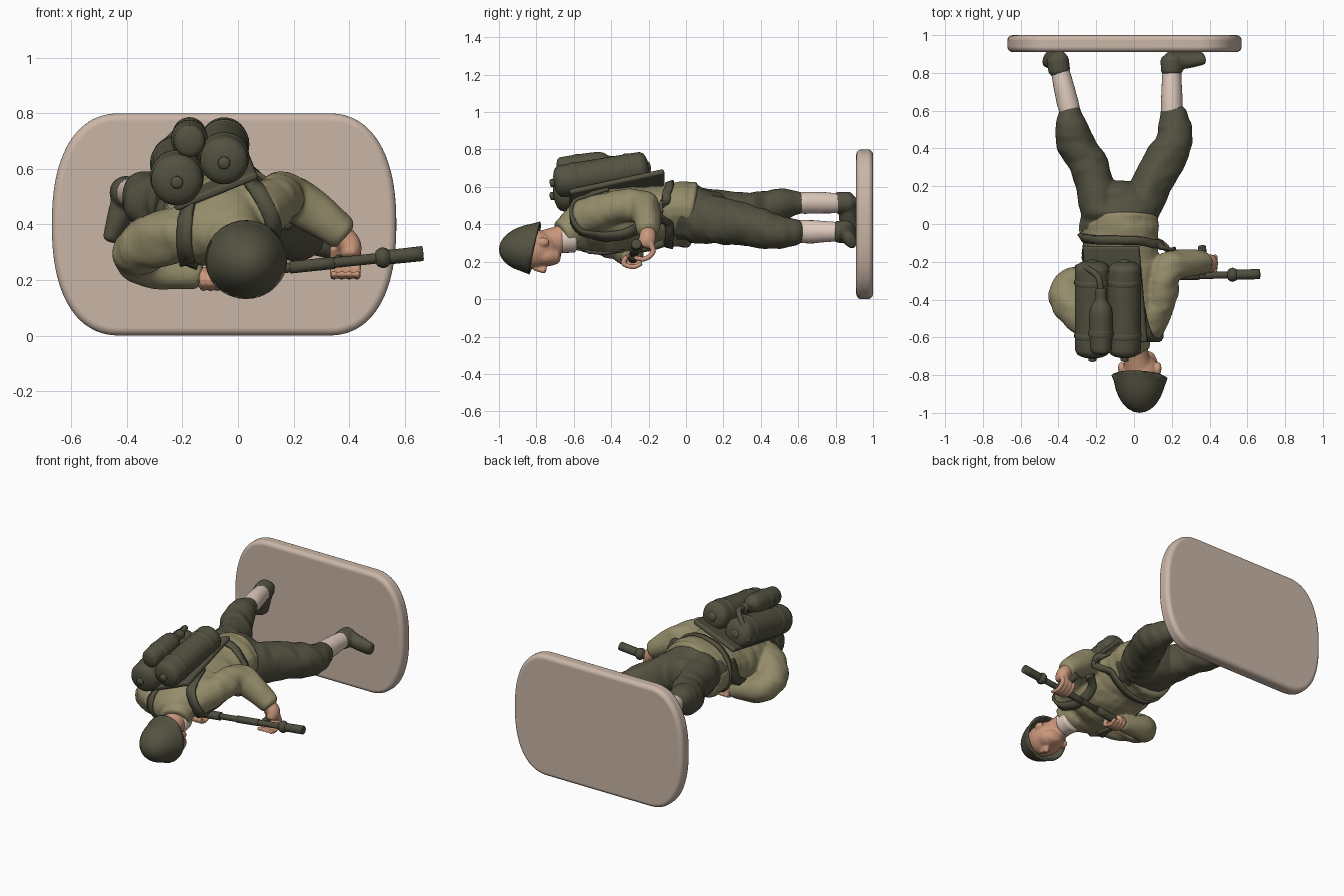
import bpy, bmesh, math
from mathutils import Vector, Matrix, noise
from mathutils.bvhtree import BVHTree

if "Cube" in bpy.data.objects:
    bpy.data.objects.remove(bpy.data.objects["Cube"])


def material(name, srgb):
    m = bpy.data.materials.new(name)
    m.diffuse_color = [((c / 255 + .055) / 1.055) ** 2.4 for c in srgb] + [1]
    m.use_nodes = True
    m.node_tree.nodes["Principled BSDF"].inputs["Base Color"].default_value = m.diffuse_color
    return m


OLIVE = material("dark olive", (84, 82, 65))
KHAKI = material("khaki", (148, 140, 106))
SKIN = material("skin", (203, 152, 124))
PALE = material("pale cloth", (226, 205, 192))
STONE = material("stone beige", (202, 182, 167))
METAL = material("dark metal", (78, 77, 62))


def spline(P, k):
    """Catmull-Rom through points of any dimension."""
    out = []
    for i in range(len(P) - 1):
        a, b, c, d = P[max(i - 1, 0)], P[i], P[i + 1], P[min(i + 2, len(P) - 1)]
        for s in range(k):
            t = s / k
            out.append([.5 * (2 * q + (r - p) * t + (2 * p - 5 * q + 4 * r - w) * t * t
                              + (3 * q - p - 3 * r + w) * t ** 3) for p, q, r, w in zip(a, b, c, d)])
    return out + [list(P[-1])]


def loft(bm, P, ref=(1, 0, 0), seg=24, k=6, wr=0, cap=.5):
    """Elliptical tube through (x, y, z, half width, half depth) with rounded ends."""
    R = spline(P, k)
    C = [Vector(r[:3]) for r in R]
    T = [(C[min(i + 1, len(C) - 1)] - C[max(i - 1, 0)]).normalized() for i in range(len(C))]
    rows = [(C[i], T[i], max(R[i][3], .002), max(R[i][4], .002)) for i in range(len(C))]

    def ends(i, sign):
        c, t, a, b = rows[i]
        return [(c + t * sign * math.sin(g) * cap * min(a, b), t, a * math.cos(g), b * math.cos(g))
                for g in map(math.radians, (25, 45, 65, 82))]
    rows = ends(0, -1)[::-1] + rows + ends(-1, 1)
    rings = []
    for c, t, a, b in rows:
        u = (Vector(ref) - t * t.dot(Vector(ref))).normalized()
        v = t.cross(u)
        ring = []
        for j in range(seg):
            g = math.tau * j / seg
            o = u * math.cos(g) * a + v * math.sin(g) * b
            p = c + o
            f = 1 + wr * noise.noise(Vector((p.x * 9, p.y * 20, p.z * 9)))
            ring.append(bm.verts.new(c + o * f))
        rings.append(ring)
    for r, s in zip(rings, rings[1:]):
        for j in range(seg):
            bm.faces.new((r[j], r[(j + 1) % seg], s[(j + 1) % seg], s[j]))
    bm.faces.new(rings[0][::-1])
    bm.faces.new(rings[-1])


def ball(bm, c, size, rot=Matrix()):
    m = Matrix.Translation(c) @ rot @ Matrix.Diagonal((*size, 1))
    bmesh.ops.create_uvsphere(bm, u_segments=28, v_segments=18, radius=1, matrix=m)


def finish(bm, name, mat, voxel=0, smooth=True):
    bmesh.ops.recalc_face_normals(bm, faces=bm.faces[:])
    me = bpy.data.meshes.new(name)
    bm.to_mesh(me)
    bm.free()
    me.materials.append(mat)
    for p in me.polygons:
        p.use_smooth = smooth
    ob = bpy.data.objects.new(name, me)
    bpy.context.collection.objects.link(ob)
    if voxel:
        m = ob.modifiers.new("merge", 'REMESH')
        m.mode, m.voxel_size, m.use_smooth_shade = 'VOXEL', voxel, True
        m = ob.modifiers.new("soften", 'SMOOTH')
        m.factor, m.iterations = .5, 4
    return ob


def tubes(name, mat, paths, voxel=0, **kw):
    bm = bmesh.new()
    for P in paths:
        loft(bm, P, **kw)
    return finish(bm, name, mat, voxel)


# Base slab, standing upright behind the feet
bm = bmesh.new()
ring = []
for i in range(96):
    c, s = math.cos(math.tau * (i + .5) / 96), math.sin(math.tau * (i + .5) / 96)
    x = math.copysign(.37 + .25 * abs(c) ** .85, c)
    ring.append(bm.verts.new((x - .05, .91, .4 + math.copysign(.4 * abs(s) ** .85, s))))
f = bm.faces.new(ring)
ext = bmesh.ops.extrude_face_region(bm, geom=[f])['geom']
bmesh.ops.translate(bm, vec=(0, .09, 0), verts=[v for v in ext if isinstance(v, bmesh.types.BMVert)])
base = finish(bm, "base", STONE)
bev = base.modifiers.new("round edge", 'BEVEL')
bev.width, bev.segments, bev.harden_normals = .028, 5, True

# Trousers: hips and two baggy legs merged
tubes("trousers", OLIVE, [
    [(-.08, -.04, .45, .195, .15), (-.08, .08, .45, .2, .15), (-.08, .17, .44, .15, .12)],
    [(-.17, .06, .47, .11, .13), (-.235, .3, .465, .1, .105), (-.315, .43, .48, .1, .1),
     (-.335, .53, .51, .082, .085), (-.335, .61, .515, .055, .058)],
    [(.02, .06, .43, .11, .13), (.14, .3, .40, .107, .115), (.213, .44, .365, .096, .1),
     (.215, .53, .355, .085, .085), (.2, .6, .36, .066, .066)]], voxel=.01, wr=.13)

# Gaiters and boots
tubes("gaiters", PALE, [
    [(-.335, .58, .515, .055, .055), (-.36, .68, .515, .056, .058), (-.4, .85, .515, .046, .05)],
    [(.2, .57, .36, .058, .062), (.2, .68, .36, .055, .06), (.2, .85, .36, .048, .05)]], wr=.05)
tubes("boots", OLIVE, [
    [(-.395, .81, .515, .058, .058), (-.405, .87, .515, .06, .06)],
    [(-.395, .87, .535, .05, .042), (-.42, .865, .45, .05, .045), (-.45, .878, .35, .052, .032)],
    [(.2, .81, .36, .058, .06), (.2, .87, .36, .06, .06)],
    [(.185, .87, .365, .042, .052), (.27, .866, .34, .043, .05), (.36, .878, .315, .032, .05)]],
    voxel=.008, ref=(.5, .8, .2))

# Shirt: twisted torso, both sleeves and the collar merged
tilt = (.93, 0, .37)
bm = bmesh.new()
loft(bm, [(-.08, .035, .45, .215, .165), (-.08, -.02, .455, .212, .165), (-.07, -.12, .45, .2, .15),
          (-.07, -.3, .43, .21, .16), (-.07, -.45, .415, .215, .155), (-.06, -.55, .40, .19, .125),
          (-.02, -.63, .37, .115, .09)], ref=tilt, wr=.08, cap=.15)
loft(bm, [(-.2, -.53, .37, .1, .1), (-.3, -.46, .34, .1, .1), (-.365, -.36, .29, .085, .09),
          (-.31, -.3, .25, .08, .075), (-.15, -.29, .215, .05, .05)], ref=(0, 0, 1), wr=.14)
loft(bm, [(.06, -.54, .44, .1, .1), (.13, -.42, .48, .09, .09), (.17, -.25, .5, .085, .09),
          (.25, -.215, .46, .08, .08), (.37, -.205, .37, .062, .062)], ref=(0, 1, 0), wr=.14)
loft(bm, [(-.02, -.6, .37, .11, .1), (.0, -.66, .34, .092, .085)], ref=tilt, cap=.1)
shirt = finish(bm, "shirt", KHAKI, .009)

# Undershirt, neck, head with nose, chin and ears
tubes("undershirt", PALE, [[(.0, -.6, .32, .075, .07), (.01, -.665, .315, .074, .07)]], cap=.2)
bm = bmesh.new()
loft(bm, [(-.01, -.6, .35, .07, .07), (.01, -.7, .31, .07, .075), (.03, -.8, .28, .08, .08)])
ball(bm, (.035, -.81, .265), (.104, .13, .105))
loft(bm, [(.045, -.8, .235, .08, .06), (.055, -.73, .23, .074, .055), (.06, -.69, .225, .05, .04)])
loft(bm, [(.065, -.81, .165, .014, .014), (.072, -.755, .153, .02, .018)], seg=12)
for s in (-1, 1):
    ball(bm, (.03 + s * .098, -.765, .275 + s * .03), (.018, .035, .025))
finish(bm, "head", SKIN, .007)

# Helmet: tilted half shell with a flared rim
bm = bmesh.new()
ball(bm, (.03, -.785, .272), (.14, .215, .134), Matrix.Rotation(.05, 4, 'X'))
n = Vector((.06, 1, -.22)).normalized()
rim = Vector((.03, -.81, .272))
bmesh.ops.bisect_plane(bm, geom=bm.verts[:] + bm.edges[:] + bm.faces[:],
                       plane_co=rim, plane_no=n, clear_outer=True)
for v in bm.verts:
    d = (rim - v.co).dot(n)
    if d < .03:
        f = 1 + .07 * (1 - d / .03)
        v.co.x, v.co.z = .03 + (v.co.x - .03) * f, .272 + (v.co.z - .272) * f
helmet = finish(bm, "helmet", OLIVE)
helmet.modifiers.new("thickness", 'SOLIDIFY').thickness = .014

# Hands with curled fingers around the weapon
bm = bmesh.new()
loft(bm, [(.35, -.205, .385, .04, .04), (.4, -.205, .33, .045, .042), (.405, -.215, .29, .045, .035)], ref=(0, 1, 0))
for i in range(4):
    x = .345 + i * .028
    loft(bm, [(x, -.2, .315, .015, .015), (x, -.175, .255, .015, .015), (x, -.22, .215, .014, .014),
              (x, -.275, .222, .012, .012)], seg=10, k=4)
loft(bm, [(-.2, -.29, .225, .034, .034), (-.13, -.285, .212, .042, .036), (-.09, -.28, .21, .045, .04)], ref=(0, 1, 0))
for i in range(4):
    x = -.125 + i * .026
    loft(bm, [(x, -.32, .225, .014, .014), (x, -.335, .19, .014, .014), (x, -.28, .172, .013, .013),
              (x, -.24, .19, .012, .012)], seg=10, k=4)
finish(bm, "hands", SKIN, .006)

# Long nozzle weapon with a thick muzzle and a grip
A, B = Vector((-.13, -.285, .212)), Vector((.665, -.265, .295))


def gun(s, r):
    return (*A.lerp(B, s), r, r)


tubes("weapon", METAL, [
    [gun(0, .026), gun(.25, .026)], [gun(.2, .018), gun(.9, .019)], [gun(.4, .022), gun(.6, .022)],
    [gun(.79, .026), gun(.81, .036), gun(.83, .036), gun(.85, .026)], [gun(.82, .026), gun(1, .027)],
    [(.37, -.27, .265, .02, .02), (.365, -.19, .275, .018, .02), (.36, -.12, .3, .022, .022)]],
    ref=(0, 0, 1), cap=.1, k=3, seg=20)

# Pack board, tilted with the back
u = Vector(tilt).normalized()
d = Vector((0, 1, .25))
d = (d - u * d.dot(u)).normalized()
w = u.cross(d)
bm = bmesh.new()
frame = Matrix((u, d, w)).transposed().to_4x4()
bmesh.ops.create_cube(bm, size=1, matrix=Matrix.Translation((-.1, -.37, .572)) @ frame
                      @ Matrix.Diagonal((.32, .52, .03, 1)))
board = finish(bm, "pack_board", OLIVE)
bev = board.modifiers.new("round edge", 'BEVEL')
bev.width, bev.segments, bev.harden_normals = .012, 3, True

# Two large tanks, one small bottle, end nubs and bands
paths = []
for x, z, r in ((-.05, .622, .087), (-.22, .552, .093)):
    lo, hi = Vector((x, -.71, z)), Vector((x, -.2, z + .085))
    at = lambda s, q, lo=lo, hi=hi: (*lo.lerp(hi, s), q, q)
    paths += [[at(.07, r * .96), at(.13, r), at(.5, r), at(.88, r), at(.94, r * .96)],
              [at(-.02, .022), at(.06, .022)], [at(.96, .03), at(1.0, .03)],
              [at(.22, r + .004), at(.25, r + .004)], [at(.77, r + .004), at(.8, r + .004)]]
paths.append([(-.175, -.67, .70, .055, .058), (-.175, -.56, .712, .062, .064), (-.175, -.45, .727, .058, .06),
              (-.175, -.40, .735, .03, .03), (-.175, -.35, .74, .03, .03)])
paths.append([(-.175, -.59, .706, .066, .068), (-.175, -.565, .709, .066, .068)])
tubes("tanks", OLIVE, paths, cap=.4, seg=32, k=4)

# Hoses from the tanks to the bottle and to the weapon
tubes("hoses", OLIVE, [
    [(-.3, -.23, .6, .016, .016), (-.25, -.235, .7, .016, .016), (-.19, -.28, .75, .016, .016),
     (-.175, -.36, .74, .018, .018)]], seg=12)

# Straps snapped onto the shirt surface
dg = bpy.context.evaluated_depsgraph_get()
tree = BVHTree.FromObject(shirt, dg)


def strap(name, P, width):
    hits = [tree.find_nearest(Vector(p))[:2] for p in spline(P, 8)]
    C = [c + n * .006 for c, n in hits]
    for _ in range(2):
        C = [C[0]] + [(a + b * 2 + c) / 4 for a, b, c in zip(C, C[1:], C[2:])] + [C[-1]]
    bm = bmesh.new()
    rows = []
    for i, c in enumerate(C):
        t = C[min(i + 1, len(C) - 1)] - C[max(i - 1, 0)]
        side = t.cross(hits[i][1]).normalized() * width
        rows.append([bm.verts.new(c + side * s) for s in (-1, 0, 1)])
    for a, b in zip(rows, rows[1:]):
        for j in (0, 1):
            bm.faces.new((a[j], a[j + 1], b[j + 1], b[j]))
    ob = finish(bm, name, OLIVE)
    m = ob.modifiers.new("thickness", 'SOLIDIFY')
    m.thickness, m.offset = .018, 0


strap("right_strap", [(.03, -.42, .62), (.06, -.58, .55), (.1, -.64, .47), (.14, -.62, .37), (.13, -.5, .3),
                      (.14, -.35, .31), (.16, -.2, .38)], .028)
strap("left_strap", [(-.2, -.42, .58), (-.2, -.58, .52), (-.19, -.64, .42), (-.19, -.62, .31), (-.18, -.5, .22),
                     (-.2, -.32, .28), (-.27, -.15, .36), (-.25, -.12, .5)], .028)
strap("belt", [(-.07 + .26 * math.cos(g), -.1, .45 + .22 * math.sin(g))
               for g in [math.tau * i / 12 for i in range(13)]], .022)
